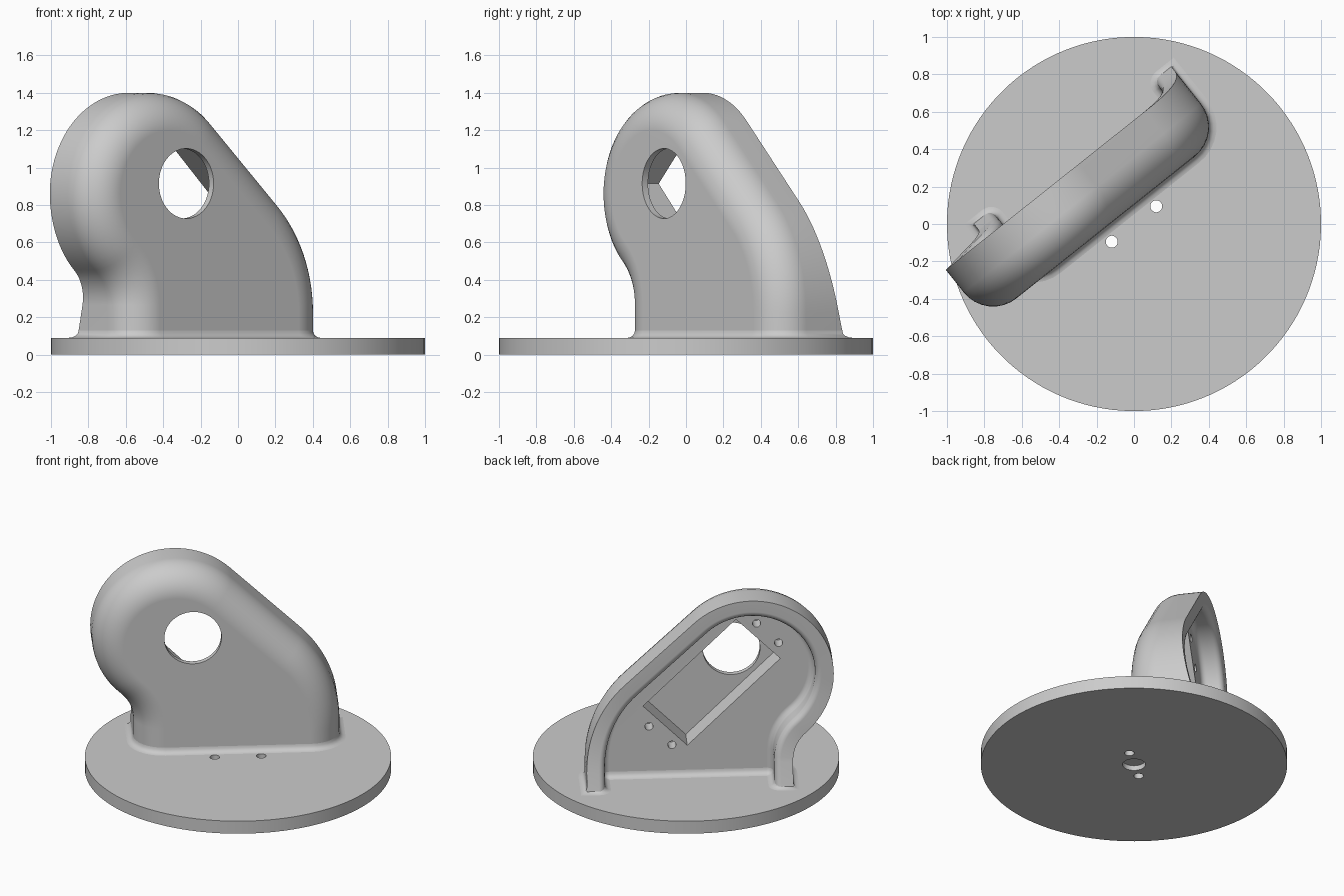
import bpy, bmesh
from math import sin, cos, pi, radians, atan2, sqrt
from mathutils import Vector

if "Cube" in bpy.data.objects:
    bpy.data.objects.remove(bpy.data.objects["Cube"], do_unlink=True)

TURN = radians(38.5)      # heading of the bracket on the base
DISC = 0.09               # base thickness
FRONT, PLATE, BACK = 0.08, 0.29, 0.435   # depths of the bracket layers

grey = bpy.data.materials.new("plain_grey")
grey.use_nodes = True
colour = (0.6, 0.6, 0.6, 1)
grey.diffuse_color = colour
grey.node_tree.nodes["Principled BSDF"].inputs["Base Color"].default_value = colour


def make_object(name, bm):
    bmesh.ops.recalc_face_normals(bm, faces=bm.faces)
    mesh = bpy.data.meshes.new(name)
    bm.to_mesh(mesh)
    bm.free()
    mesh.materials.append(grey)
    ob = bpy.data.objects.new(name, mesh)
    bpy.context.collection.objects.link(ob)
    ob.rotation_euler.z = TURN
    return ob


def cylinder(name, centre, radius, depth, upright=True, sides=32):
    bpy.ops.mesh.primitive_cylinder_add(vertices=sides, radius=radius, depth=depth)
    ob = bpy.context.object
    ob.name = name
    if not upright:
        ob.data.transform(Vector((1, 0, 0)).to_track_quat('Z', 'Y').to_matrix().to_4x4().Identity(4))
        for v in ob.data.vertices:
            v.co = (v.co.x, -v.co.z, v.co.y)
    for v in ob.data.vertices:
        v.co += Vector(centre)
    ob.rotation_euler.z = TURN
    ob.data.materials.append(grey)
    return ob


def cut(target, cutters):
    for c in cutters:
        mod = target.modifiers.new("cut", 'BOOLEAN')
        mod.operation, mod.solver, mod.object = 'DIFFERENCE', 'EXACT', c
        bpy.context.view_layer.objects.active = target
        bpy.ops.object.modifier_apply(modifier=mod.name)
        bpy.data.objects.remove(c, do_unlink=True)


def smooth(ob, angle=35):
    bpy.ops.object.select_all(action='DESELECT')
    ob.select_set(True)
    bpy.context.view_layer.objects.active = ob
    bpy.ops.object.shade_smooth_by_angle(angle=radians(angle))
    mod = ob.modifiers.new("even_normals", 'WEIGHTED_NORMAL')
    mod.keep_sharp = True


# Outline of the bracket: points with outward normals, left foot to right foot
def arc(cu, cz, r, a0, a1, n, sign=1):
    pts = []
    for i in range(n + 1):
        a = a0 + (a1 - a0) * i / n
        pts.append((cu + r * cos(a), cz + r * sin(a), sign * cos(a), sign * sin(a)))
    return pts


HEAD_U, HEAD_Z, HEAD_R = -0.40, 0.86, 0.54
LEFT, RIGHT, NECK, SHOULDER = -0.67, 0.68, 0.25, 0.82
neck_u = LEFT - NECK
neck_z = HEAD_Z - sqrt((HEAD_R + NECK) ** 2 - (neck_u - HEAD_U) ** 2)
a_neck = atan2(HEAD_Z - neck_z, HEAD_U - neck_u)
a_slope = radians(46.6)
outline = [(LEFT, 0.05, -1, 0), (LEFT, 0.14, -1, 0)]
outline += arc(neck_u, neck_z, NECK, 0, a_neck, 10, -1)
outline += arc(HEAD_U, HEAD_Z, HEAD_R, a_neck + pi, a_slope, 48)[1:]
outline += arc(RIGHT - SHOULDER, 0.224, SHOULDER, a_slope, 0, 14)
outline += [(RIGHT, 0.14, 1, 0), (RIGHT, 0.05, 1, 0)]

# Section of the shell as (inset, depth): front round, back rim, inner wall, plate
ROUND, RIM, SOFT = 0.20, 0.12, 0.04
quarter = [i / 8 * pi / 2 for i in range(9)]
section = [(ROUND - ROUND * sin(a), FRONT + ROUND - ROUND * cos(a)) for a in quarter]
section += [(0, BACK)]
section += [(RIM - SOFT + SOFT * sin(a), BACK - SOFT + SOFT * cos(a)) for a in quarter[::2]]
section += [(RIM + SOFT - SOFT * cos(a), PLATE + SOFT - SOFT * sin(a)) for a in quarter[::2]]


def shell_point(p, inset, depth):
    u, z, nu, nz = p
    if depth > 0.37:      # the rim flares backwards toward the feet
        depth += 0.1 * (max(0, 0.8 - z) / 0.7) ** 2
    return Vector((u - nu * inset, depth, z - nz * inset))


bm = bmesh.new()
loops = [[bm.verts.new(shell_point(p, i, d)) for p in outline] for i, d in section]
for a, b in zip(loops, loops[1:]):
    for k in range(len(outline) - 1):
        bm.faces.new((a[k], a[k + 1], b[k + 1], b[k]))
bm.faces.new(loops[0])
bm.faces.new(loops[-1])
bm.faces.new([l[0] for l in loops] + [l[-1] for l in reversed(loops)])
bracket = make_object("bracket", bm)

# Slanted rectangular pocket, large round hole and four blind screw holes
bpy.ops.mesh.primitive_cube_add(size=1)
pocket = bpy.context.object
diag = sqrt(0.5)
for v in pocket.data.vertices:
    along, across = v.co.x * 0.86, v.co.z * 0.41
    v.co = (-0.15 + diag * (along + across), 0.27 + v.co.y * 0.3,
            0.755 + diag * (across - along))
pocket.rotation_euler.z = TURN
pocket.data.materials.append(grey)
cutters = [pocket, cylinder("hole_cutter", (-0.29, 0.1, 0.915), 0.187, 0.3, False, 64)]
for u, z in ((-0.444, 1.171), (-0.588, 1.027), (0.26, 0.449), (0.11, 0.312)):
    cutters.append(cylinder("screw_cutter", (u, PLATE, z), 0.027, 0.2, False))
cut(bracket, cutters)
smooth(bracket)

# Small fillet where the bracket meets the base
foot = [shell_point(outline[1], i, d).xy for i, d in section]
foot += [shell_point(outline[-2], i, d).xy for i, d in reversed(section)]
foot = [p for k, p in enumerate(foot) if (p - foot[k - 1]).length > 1e-4]
count = len(foot)


def outward(k):
    d0 = (foot[k] - foot[k - 1]).normalized()
    d1 = (foot[(k + 1) % count] - foot[k]).normalized()
    n0, n1 = Vector((-d0.y, d0.x)), Vector((-d1.y, d1.x))
    return (n0 + n1) / (1 + n0.dot(n1))


area = sum(foot[k - 1].cross(foot[k]) for k in range(count))
side = -1 if area > 0 else 1
bm = bmesh.new()
rings = []
FILLET = 0.04
for a in quarter[::2]:
    off, z = FILLET * (1 - sin(a)), DISC + FILLET * (1 - cos(a))
    rings.append([bm.verts.new((*(foot[k] + side * off * outward(k)), z)) for k in range(count)])
for a, b in zip(rings, rings[1:]):
    for k in range(count):
        bm.faces.new((a[k - 1], a[k], b[k], b[k - 1]))
fillet = make_object("foot_fillet", bm)
if sum(f.normal.z for f in fillet.data.polygons) < 0:
    fillet.data.flip_normals()
smooth(fillet, 50)

# Round base with two through holes and a shallow socket underneath
base = cylinder("base_disc", (0, 0, DISC / 2), 1, DISC, sides=128)
cut(base, [cylinder("pin_cutter", (s * 0.152, 0, 0), 0.032, 0.4) for s in (-1, 1)]
    + [cylinder("socket_cutter", (0, 0, 0), 0.075, 0.07)])
smooth(base)
